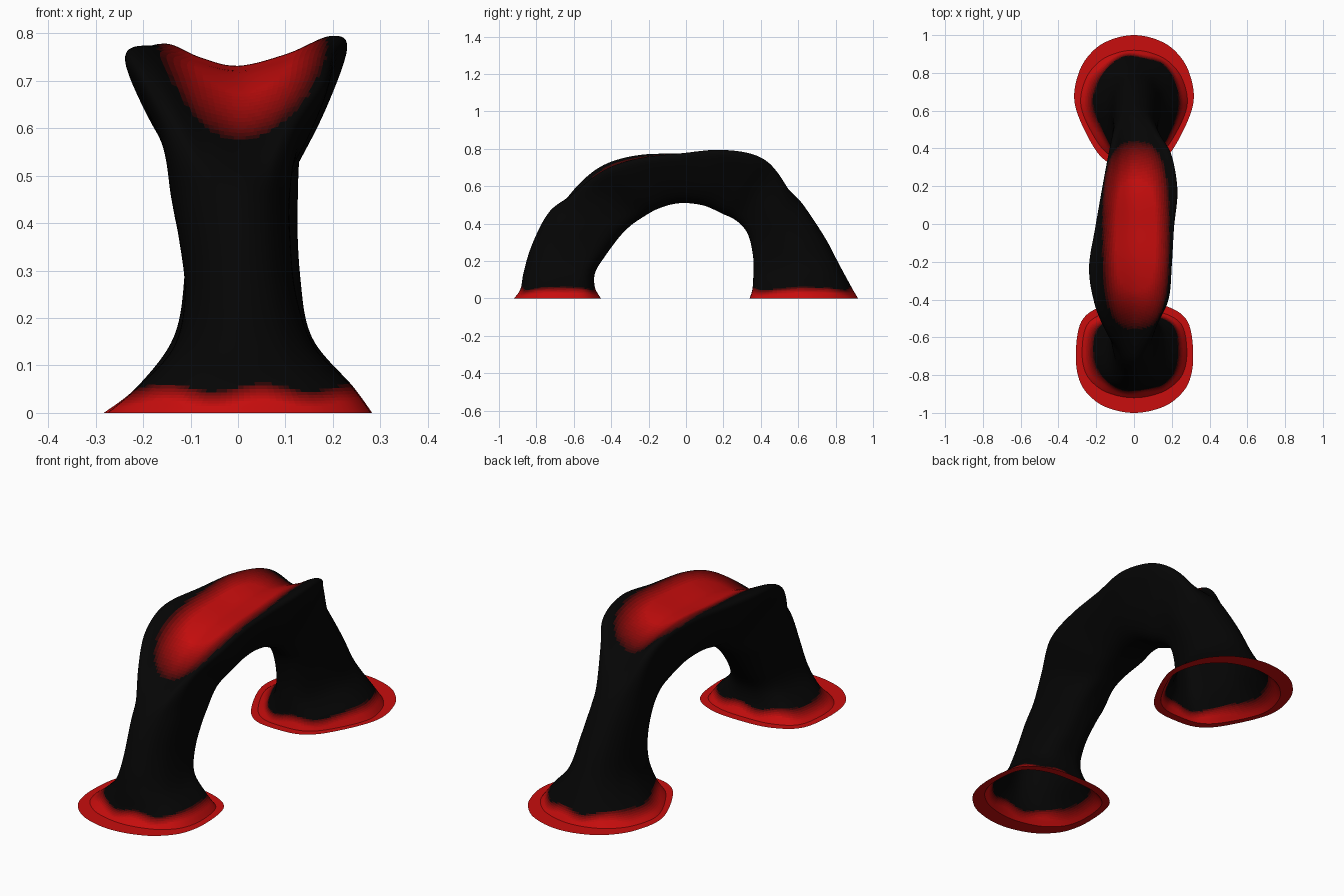
import bpy
import math

if "Cube" in bpy.data.objects:
    bpy.data.objects.remove(bpy.data.objects["Cube"])

# Stations along the arch, front foot to back foot:
# outer y, outer z, inner y, inner z, left width, right width
STATIONS = [
    (-.92, 0, -.455, 0, .275, .28),
    (-.885, .05, -.487, .06, .21, .24),
    (-.868, .14, -.485, .14, .135, .16),
    (-.83, .27, -.43, .23, .112, .122),
    (-.76, .42, -.355, .33, .125, .11),
    (-.68, .52, -.295, .39, .142, .11),
    (-.57, .615, -.23, .435, .165, .13),
    (-.42, .71, -.16, .475, .212, .185),
    (-.24, .76, -.08, .502, .238, .2),
    (-.02, .775, 0, .51, .205, .212),
    (.18, .785, .1, .495, .172, .23),
    (.37, .755, .19, .455, .14, .2),
    (.49, .68, .27, .415, .122, .145),
    (.61, .525, .33, .345, .112, .125),
    (.74, .33, .358, .23, .112, .13),
    (.82, .18, .36, .13, .135, .155),
    (.885, .06, .355, .05, .21, .24),
    (.92, 0, .34, 0, .28, .28),
]
ALONG, AROUND, SHADES = 10, 7, 24


def lerp(a, b, t):
    return a + (b - a) * t


def catmull(a, b, c, d, t):
    return tuple(.5 * (2*q + (r-p)*t + (2*p-5*q+4*r-s)*t*t + (3*q-p-3*r+s)*t**3)
                 for p, q, r, s in zip(a, b, c, d))


def ring(st):
    """One closed smooth cross-section, starting under the arch."""
    oy, oz, iy, iz, xl, xr = st
    k = max(0, 1 - (abs(oy + .05) / .68)**4)     # saddle amount
    k = k * k * (3 - 2 * k)
    dip, tilt = .19 * k, -.05 * k * math.tanh(4 * oy + .2)
    f = lerp(.95 if oy < 0 else .74, .6, k)
    half = [(.55*f, .03), (.95*f, .17), (lerp(1, (1 + f) / 2, k), .48),
            (lerp(.92, 1, k), lerp(.73, .91, k)),
            (lerp(.67, .84, k), lerp(.89, 1, k)),
            (lerp(.36, .45, k), lerp(.97, 1, k) - .6*dip)]
    ctrl = [(0, 0)] + [(xr*w, t - tilt*w*t) for w, t in half]
    ctrl += [(0, 1 - dip)] + [(-xl*w, t + tilt*w*t) for w, t in reversed(half)]
    n, pts = len(ctrl), []
    for i in range(n):
        for j in range(AROUND):
            x, t = catmull(ctrl[i-1], ctrl[i], ctrl[(i+1) % n], ctrl[(i+2) % n], j/AROUND)
            pts.append((x, lerp(iy, oy, t), max(0, lerp(iz, oz, t))))
    return pts


# Shades from black to red for the soft colour fade
mats = []
for i in range(SHADES):
    k = i / (SHADES - 1)
    m = bpy.data.materials.new("shade_%d" % i)
    m.diffuse_color = (lerp(.0015, .58, k), lerp(.0015, .004, k), lerp(.0015, .004, k), 1)
    m.use_nodes = True
    m.node_tree.nodes["Principled BSDF"].inputs["Base Color"].default_value = m.diffuse_color
    mats.append(m)


def redness(c, top):
    foot = (.055 - c[2] + .008 * math.sin(c[0] * 31)) / .035
    d = (abs((c[0] - .01) / .18)**3 + abs((c[1] + .06) / .5)**3)**(1 / 3)
    saddle = (1 - d) * 2.4 if top else 0
    return min(1, max(0, foot, saddle))


def skin(name, rings):
    n = len(rings[0])
    verts = [p for r in rings for p in r]
    faces, shade = [], []
    for r in range(len(rings) - 1):
        for i in range(n):
            j = (i + 1) % n
            f = (r*n + i, (r+1)*n + i, (r+1)*n + j, r*n + j)
            faces.append(f)
            c = [sum(verts[v][a] for v in f) / 4 for a in range(3)]
            top = 4.5 * AROUND < i < 9.5 * AROUND
            shade.append(round(redness(c, top) * (SHADES - 1)))
    me = bpy.data.meshes.new(name)
    me.from_pydata(verts, [], faces)
    for m in mats:
        me.materials.append(m)
    for p, s in zip(me.polygons, shade):
        p.material_index = s
        p.use_smooth = True
    me.update()
    bpy.context.collection.objects.link(bpy.data.objects.new(name, me))


# Saddle arch with two hollow legs
last = len(STATIONS) - 1
rings = []
for i in range(last):
    a, d = STATIONS[max(i-1, 0)], STATIONS[min(i+2, last)]
    rings += [ring(catmull(a, STATIONS[i], STATIONS[i+1], d, j/ALONG)) for j in range(ALONG)]
rings.append(ring(STATIONS[last]))
skin("saddle_arch", rings)


def widened(st):
    """Foot outline pushed out to the rim of its flat skirt."""
    oy, oz, iy, iz, xl, xr = st
    s = math.copysign(1, oy)
    return (s, 0, iy - .04 * s, 0, xl * 1.12, xr * 1.12)


# Flat skirts spreading on the ground around each foot
front, back = STATIONS[0], STATIONS[last]
skin("front_foot_skirt", [ring(widened(front)), ring(front)])
skin("back_foot_skirt", [ring(back), ring(widened(back))])
